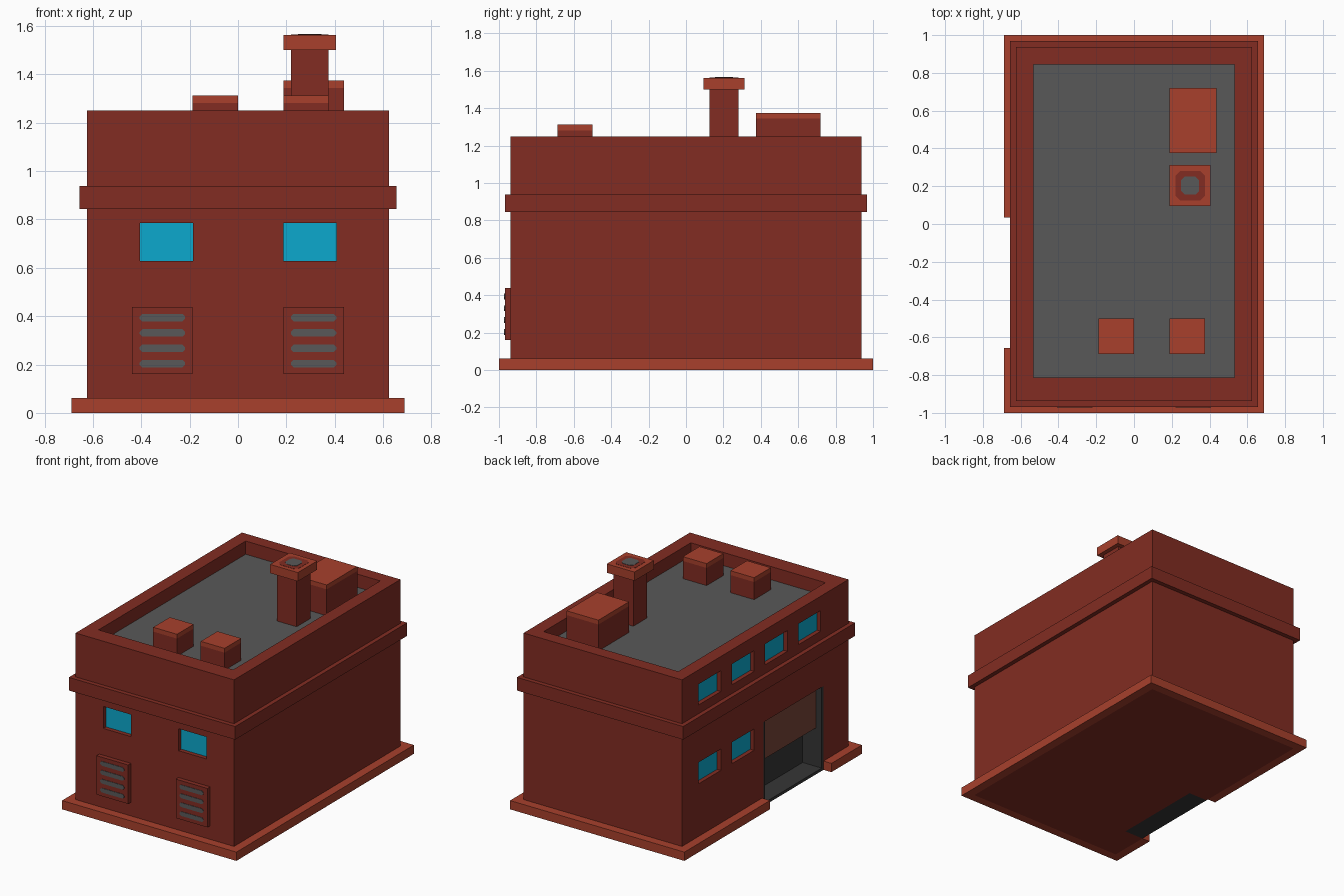
import bpy, bmesh
from mathutils import Vector

if "Cube" in bpy.data.objects:
    bpy.data.objects.remove(bpy.data.objects["Cube"])


def mat(name, hexcol):
    m = bpy.data.materials.new(name)
    c = [int(hexcol[i:i + 2], 16) / 255 for i in (0, 2, 4)]
    lin = [v / 12.92 if v <= 0.04045 else ((v + 0.055) / 1.055) ** 2.4 for v in c]
    m.diffuse_color = (*lin, 1)
    m.use_nodes = True
    m.node_tree.nodes["Principled BSDF"].inputs["Base Color"].default_value = m.diffuse_color
    return m


WALL = mat("brick_red", "822C22")
TRIM = mat("light_red", "A8402C")
GREY = mat("roof_grey", "595959")
GLASS = mat("window_blue", "0CA9CD")
DARK = mat("dark_grey", "363636")
BROWN = mat("door_brown", "794639")


def finish(name, bm, *mats):
    bmesh.ops.recalc_face_normals(bm, faces=bm.faces)
    me = bpy.data.meshes.new(name)
    bm.to_mesh(me)
    bm.free()
    ob = bpy.data.objects.new(name, me)
    bpy.context.collection.objects.link(ob)
    for m in mats:
        me.materials.append(m)
    return ob


def add_box(bm, x0, x1, y0, y1, z0, z1):
    vs = bmesh.ops.create_cube(bm, size=1)["verts"]
    for v in vs:
        v.co = Vector((x1 if v.co.x > 0 else x0, y1 if v.co.y > 0 else y0,
                       z1 if v.co.z > 0 else z0))


def box(name, m, *b):
    bm = bmesh.new()
    add_box(bm, *b)
    return finish(name, bm, m)


def prism(name, m, pts, direction):
    """Extrude a planar outline along a direction."""
    bm = bmesh.new()
    f = bm.faces.new([bm.verts.new(p) for p in pts])
    ext = bmesh.ops.extrude_face_region(bm, geom=[f])["geom"]
    for v in ext:
        if isinstance(v, bmesh.types.BMVert):
            v.co += Vector(direction)
    return finish(name, bm, m)


def chamfered(a0, a1, b0, b1, c):
    return [(a0 + c, b0), (a1 - c, b0), (a1, b0 + c), (a1, b1 - c),
            (a1 - c, b1), (a0 + c, b1), (a0, b1 - c), (a0, b0 + c)]


# Main building: solid block with roof well, window recesses and garage cut out
ROOF, R = 1.156, 0.03
body = box("building_walls", WALL, -.625, .625, -.9375, .9375, 0, 1.25)
for m in (GREY, GLASS, DARK):
    body.data.materials.append(m)
cb = bmesh.new()
add_box(cb, -.531, .531, -.8125, .845, ROOF, 1.4)
for x in (-.406, .1875):
    add_box(cb, x, x + .219, -1.1, -.9375 + R, .628, .785)
for i, y in enumerate((.5, .125, -.25, -.625)):
    add_box(cb, -.8, -.625 + R, y, y + .25, 1.0, 1.148)
    if i < 2:
        add_box(cb, -.8, -.625 + R, y, y + .25, .4375, .59)
add_box(cb, -.8, -.475, -.656, .02, -.1, .597)
cutter = finish("cutter", cb)
cutter.hide_render = True
mod = body.modifiers.new("cut", "BOOLEAN")
mod.object, mod.operation, mod.solver = cutter, "DIFFERENCE", "EXACT"
dg = bpy.context.evaluated_depsgraph_get()
new = bpy.data.meshes.new_from_object(body.evaluated_get(dg))
body.modifiers.clear()
body.data = new
bpy.data.objects.remove(cutter)
new.materials.clear()
for m in (WALL, GREY, GLASS, DARK):
    new.materials.append(m)
for p in new.polygons:
    c, n = p.center, p.normal
    p.material_index = 0
    if n.z > .9 and abs(c.z - ROOF) < .01:
        p.material_index = 1
    elif (n.y < -.9 and abs(c.y + .9375 - R) < .005) or (n.x < -.9 and abs(c.x + .625 - R) < .005):
        p.material_index = 2
    elif -.624 < c.x < -.47 and -.66 < c.y < .03 and .005 < c.z < .6:
        # garage interior faces (window sides sit higher on y or nearer the wall)
        p.material_index = 3

# Garage floor, frame posts and half-open door
box("garage_floor", DARK, -.625, -.475, -.656, .02, 0, .02)
for n, y in (("front", -.656), ("back", .0)):
    box("garage_post_" + n, DARK, -.625, -.475, y, y + .02, .02, .597)
box("garage_door", BROWN, -.58, -.55, -.636, .0, .295, .597)

# Base plinth, open at the garage
X, Y, x, y = .6875, 1, .625, .9375
plinth = [(-X, -.656), (-X, -Y), (X, -Y), (X, Y), (-X, Y), (-X, .035),
          (-x, .035), (-x, y), (x, y), (x, -y), (-x, -y), (-x, -.656)]
prism("base_plinth", TRIM, [(a, b, 0) for a, b in plinth], (0, 0, .0625))

# Band around the walls
bm = bmesh.new()
for s in (-1, 1):
    add_box(bm, *sorted((s * .625, s * .656)), -.969, .969, .844, .9375)
    add_box(bm, -.625, .625, *sorted((s * .9375, s * .969)), .844, .9375)
finish("wall_band", bm, WALL)

# Front grilles with slots
for side, gx in (("left", -.4375), ("right", .1875)):
    box("grille_" + side, WALL, gx, gx + .25, -.969, -.9375, .16, .4375)
    for i in range(4):
        z = .188 + i * .0635
        pts = chamfered(gx + .031, gx + .219, z, z + .031, .011)
        prism(f"grille_slot_{side}_{i + 1}", GREY, [(a, -.968, b) for a, b in pts], (0, -.004, 0))

# Rooftop units with lighter caps
for name, x0, x1, y0, y1, top in (("vent_left", -.1875, 0, -.6875, -.5, 1.3125),
                                  ("vent_right", .1875, .375, -.6875, -.5, 1.3125),
                                  ("roof_unit", .1875, .4375, .375, .719, 1.375)):
    box(name, WALL, x0, x1, y0, y1, ROOF, top - .031)
    box(name + "_cap", TRIM, x0, x1, y0, y1, top - .031, top)

# Chimney
box("chimney_stack", WALL, .219, .375, .125, .281, ROOF, 1.5)
box("chimney_cap", TRIM, .1875, .406, .094, .3125, 1.5, 1.5625)
for name, m, h, c, t in (("chimney_rim", WALL, .078, .025, .002), ("chimney_hole", GREY, .048, .02, .004)):
    pts = chamfered(.297 - h, .297 + h, .203 - h, .203 + h, c)
    prism(name, m, [(a, b, 1.562) for a, b in pts], (0, 0, t))
